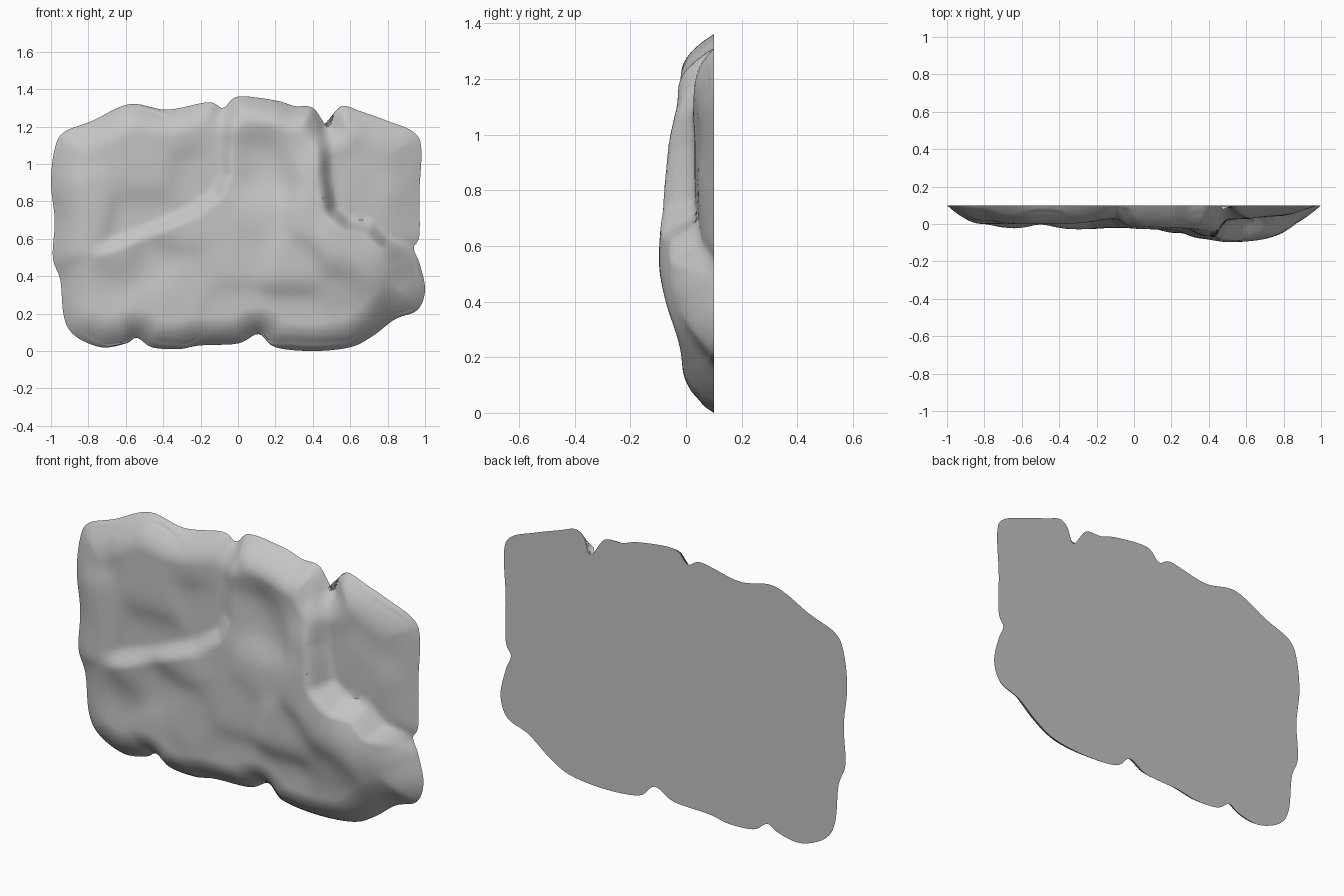
import bpy, bmesh, math
from mathutils import Vector, kdtree
from mathutils.geometry import intersect_point_line

cube = bpy.data.objects.get("Cube")
if cube:
    bpy.data.objects.remove(cube, do_unlink=True)

BACK = 0.1
CENTRE = Vector((0, .65))

# Slab outline (x, z), anticlockwise from the right
outline_points = [
    (1, .33), (.97, .47), (.94, .55), (.97, .62), (.97, .85), (.98, 1.08), (.94, 1.17),
    (.8, 1.23), (.66, 1.28), (.57, 1.31), (.52, 1.28), (.48, 1.2), (.4, 1.3), (.3, 1.31),
    (.2, 1.34), (0, 1.36), (-.08, 1.3), (-.16, 1.33), (-.38, 1.29), (-.58, 1.32),
    (-.78, 1.23), (-.93, 1.17), (-.98, 1.08), (-1, .9), (-.98, .7), (-.99, .5),
    (-.95, .38), (-.93, .18), (-.87, .08), (-.73, .02), (-.6, .04), (-.54, .07),
    (-.46, .02), (-.32, .01), (-.2, .03), (0, .04), (.11, .09), (.2, .02), (.4, 0),
    (.6, .02), (.72, .08), (.84, .17), (.96, .22)]

# Upper edge of the raised rock and column, above which lie the recessed panels
rock_edge = [Vector(p) for p in [
    (-1.1, .45), (-.85, .53), (-.5, .66), (-.25, .77), (-.13, .86), (-.09, .95),
    (-.08, 1.5), (.47, 1.5), (.49, .95), (.52, .76), (.6, .7), (.72, .68),
    (.8, .6), (.95, .55), (1.1, .55)]]

# Thickness at a few places (x, z, thickness)
panel_relief = [
    (-.9, 1.1, .08), (-.6, 1.2, .1), (-.3, 1.2, .1), (-.5, .95, .1), (-.2, .95, .07),
    (-.85, .8, .1), (-.5, .72, .07), (-.12, 1.2, .07), (.55, 1.2, .08), (.55, .9, .07),
    (.75, 1.1, .06), (.75, .8, .06), (.9, 1, .04), (.9, .7, .04)]
rock_relief = [
    (-.9, .45, .09), (-.65, .53, .13), (-.35, .66, .13), (-.15, .8, .12), (-.05, 1, .11),
    (0, 1.25, .12), (.2, 1.22, .13), (.15, 1.06, .07), (.18, .92, .08), (.33, 1.1, .13),
    (.4, .95, .17), (.42, 1.2, .13), (.15, .75, .13), (.4, .75, .18), (.55, .6, .2),
    (.65, .5, .21), (.73, .48, .19), (.6, .34, .14), (.3, .45, .15), (.3, .2, .1),
    (.6, .18, .11), (0, .5, .12), (0, .2, .1), (-.3, .38, .11), (-.5, .2, .1),
    (-.7, .36, .08), (-.75, .15, .09), (-.45, .48, .08), (.83, .5, .11), (.9, .35, .1),
    (.72, .65, .12)]


def smooth_loop(points, steps):
    """Closed Catmull-Rom curve through the points."""
    points = [Vector(p) for p in points]
    count = len(points)
    result = []
    for i in range(count):
        a, b, c, d = (points[(i + k) % count] for k in (-1, 0, 1, 2))
        for s in range(steps):
            t = s / steps
            result.append(b + (c - a) * t / 2
                          + (a - 2.5 * b + 2 * c - d / 2) * t ** 2
                          + (3 * b - a - 3 * c + d) * t ** 3 / 2)
    return result


def blended(relief, point, spread=.085):
    """Smooth weighted average of the nearby relief heights."""
    total = height = 0
    for x, z, thickness in relief:
        gap = (point.x - x) ** 2 + (point.y - z) ** 2
        weight = math.exp(-gap / (2 * spread ** 2)) + 1e-9
        total += weight
        height += weight * thickness
    return height / total


def rock_share(point):
    """One inside the raised rock, zero on the panels, eased between."""
    nearest, inside = 9, False
    for a, b in zip(rock_edge, rock_edge[1:]):
        hit, t = intersect_point_line(point, a, b)[:2]
        t = min(max(t, 0), 1)
        nearest = min(nearest, (point - a.lerp(b, t)).length)
        if a.x <= point.x < b.x:
            inside = point.y < a.y + (b.y - a.y) * (point.x - a.x) / (b.x - a.x)
    signed = nearest if inside else -nearest
    s = min(max((signed + .02) / .09, 0), 1)
    return s * s * (3 - 2 * s)


outline = smooth_loop(outline_points, 6)
tree = kdtree.KDTree(len(outline))
for i, p in enumerate(outline):
    tree.insert((p.x, p.y, 0), i)
tree.balance()


def surface(point):
    """Front surface position, sloping down to the flat back at the rim."""
    rim = tree.find((point.x, point.y, 0))[2]
    width = .15 + .08 * min(abs(point.x), 1) ** 4
    rounding = 1 - (1 - min(rim / width, 1)) ** 2
    share = rock_share(point)
    height = share * blended(rock_relief, point) + (1 - share) * blended(panel_relief, point)
    return Vector((point.x, BACK - height * rounding, point.y))


# Relief slab: rings shrinking from the rim to the middle, closed by a flat back
RINGS = 56
bm = bmesh.new()
rings = []
for k in range(RINGS):
    scale = 1 - (k / RINGS) ** 1.3
    rings.append([bm.verts.new(surface(CENTRE.lerp(p, scale))) for p in outline])
middle = bm.verts.new(surface(CENTRE))
count = len(outline)
for i in range(count):
    j = (i + 1) % count
    for outer, inner in zip(rings, rings[1:]):
        bm.faces.new((outer[i], outer[j], inner[j], inner[i]))
    bm.faces.new((rings[-1][i], rings[-1][j], middle))
bm.faces.new(list(reversed(rings[0])))
bmesh.ops.recalc_face_normals(bm, faces=bm.faces)
mesh = bpy.data.meshes.new("relief_slab")
bm.to_mesh(mesh)
bm.free()
slab = bpy.data.objects.new("relief_slab", mesh)
bpy.context.collection.objects.link(slab)

# Plain grey stone
stone = bpy.data.materials.new("grey_stone")
stone.use_nodes = True
colour = (.55, .55, .55, 1)
stone.diffuse_color = colour
stone.node_tree.nodes["Principled BSDF"].inputs["Base Color"].default_value = colour
mesh.materials.append(stone)

bpy.context.view_layer.objects.active = slab
slab.select_set(True)
bpy.ops.object.shade_smooth_by_angle(angle=math.radians(40))
